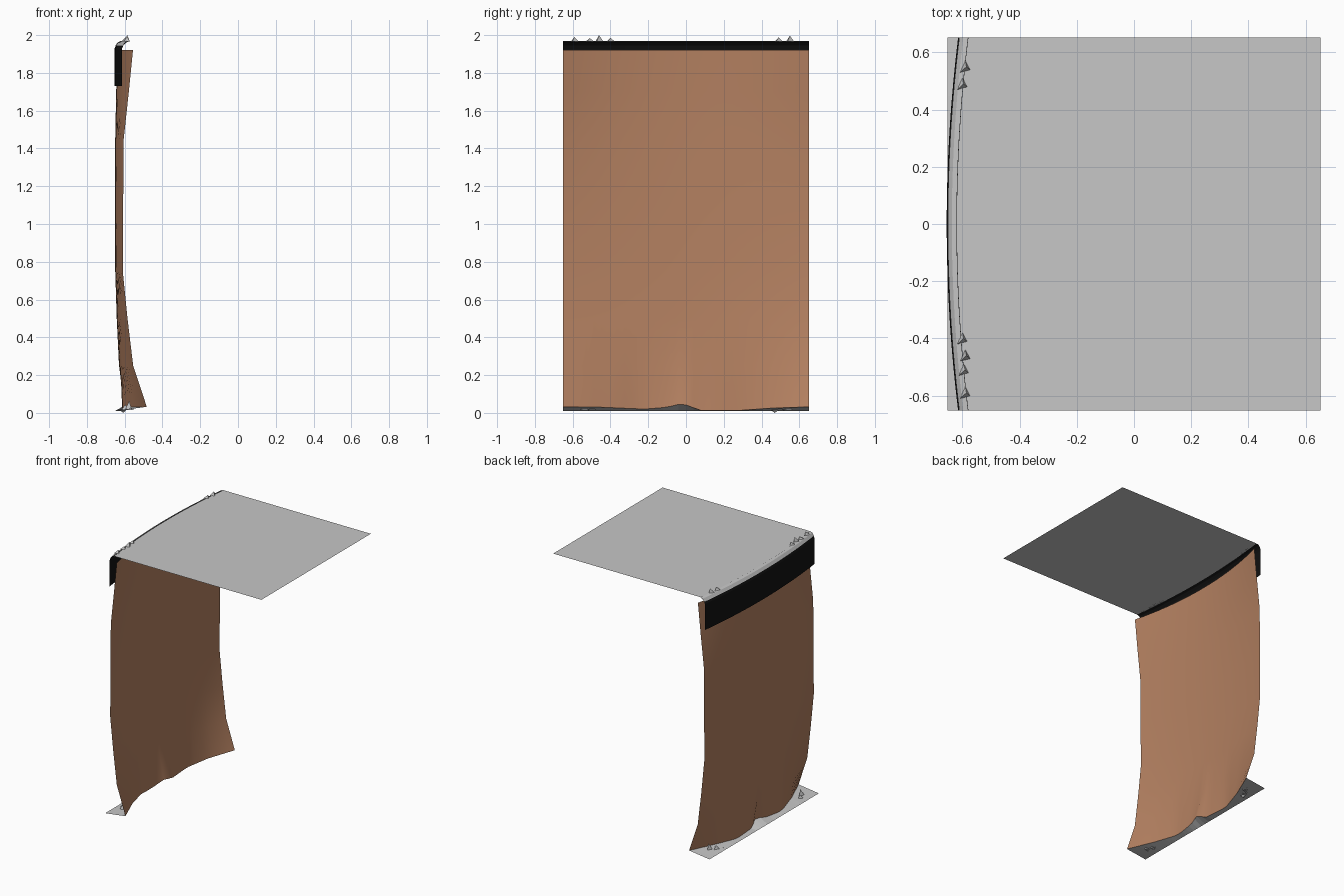
import bpy, math

if "Cube" in bpy.data.objects:
    bpy.data.objects.remove(bpy.data.objects["Cube"])

def material(name, rgb):
    m = bpy.data.materials.new(name)
    m.diffuse_color = (*rgb, 1)
    m.use_nodes = True
    m.node_tree.nodes["Principled BSDF"].inputs["Base Color"].default_value = m.diffuse_color
    return m

GREY = material("light grey", (0.57, 0.57, 0.57))
BROWN = material("tan brown", (0.46, 0.22, 0.12))
BLACK = material("black", (0.006, 0.006, 0.006))
H = 0.652  # half width of the room section

def make(name, verts, faces, mat):
    me = bpy.data.meshes.new(name)
    me.from_pydata(verts, [], faces)
    me.materials.append(mat)
    ob = bpy.data.objects.new(name, me)
    bpy.context.collection.objects.link(ob)
    return ob

def sheet(name, rows, mat, smooth=True):
    """Open surface lofted through rows of points."""
    n = len(rows[0])
    faces = [(r*n+i, r*n+i+1, (r+1)*n+i+1, (r+1)*n+i)
             for r in range(len(rows)-1) for i in range(n-1)]
    ob = make(name, [p for row in rows for p in row], faces, mat)
    for p in ob.data.polygons:
        p.use_smooth = smooth
    return ob

def lerp_table(t, table):
    for (a, u), (b, v) in zip(table, table[1:]):
        if t <= b:
            return u + (v-u)*(t-a)/(b-a)
    return table[-1][1]

ys = [-H + 2*H*i/32 for i in range(33)]

# Lower edge of the wall: flared ends and a small fold in the middle
def foot(y):
    x = lerp_table(abs(y), [(0, -.575), (.07, -.6), (.27, -.615), (.45, -.565), (H, -.483)])
    z = lerp_table(y, [(-H, .032), (-.45, .03), (-.22, .02), (-.1, .03), (-.02, .05),
                       (.08, .012), (.27, .012), (.45, .025), (H, .032)])
    return x, z

# Wall: bowed sheet, (height, middle x, end x)
levels = [(.25, -.63, -.555), (.5, -.642, -.585), (.75, -.65, -.61), (1.1, -.652, -.608),
          (1.45, -.65, -.605), (1.7, -.645, -.578), (1.92, -.638, -.556)]
rows = [[(foot(y)[0], y, foot(y)[1]) for y in ys]]
for z, mid, end in levels:
    rows.append([(mid + (end-mid)*(y/H)**2, y, z) for y in ys])
sheet("wall", rows, BROWN)

# Floor strip outside the wall, rising to the wall foot
sheet("floor_strip", [[(-H, y, .01) for y in ys],
                      [(foot(y)[0], y, foot(y)[1]) for y in ys]][::-1], GREY, False)

def rim(y):
    return -.655 + .04*(y/H)**2

# Black band hanging outside the wall and curling over to the ceiling
band = [(0, 1.73), (0, 1.925), (.008, 1.945), (.022, 1.96), (.04, 1.967)]
sheet("black_band", [[(rim(y)+dx, y, z) for y in ys] for dx, z in band], BLACK, False)

# Thin grey skin over the curled part of the band
skin = [(.004, 1.942), (.018, 1.962), (.034, 1.969)]
sheet("band_skin", [[(rim(y)+dx, y, z) for y in ys] for dx, z in skin], GREY, False)

# Ceiling: flat sheet with a bowed edge over the wall
sheet("ceiling", [[(rim(y)+.036, y, 1.968) for y in ys],
                  [(H, y, 1.968) for y in ys]][::-1], GREY, False)

# Small ragged points along the ceiling edge and floor
def points(name, spots, base):
    verts, faces = [], []
    for x, y, tip in spots:
        k = len(verts)
        verts += [(x-.018, y-.02, base), (x+.018, y-.012, base), (x, y+.022, base), (x+.004, y, tip)]
        faces += [(k, k+1, k+3), (k+1, k+2, k+3), (k+2, k, k+3)]
    make(name, verts, faces, GREY)

points("ceiling_points", [(-.59, -.59, 1.99), (-.595, -.51, 1.985), (-.59, -.46, 2.0),
                          (-.6, -.4, 1.987), (-.6, .49, 1.988), (-.59, .55, 1.997)], 1.966)
points("floor_points", [(-.58, -.54, .065), (-.6, -.5, .045), (-.57, .54, .065),
                        (-.6, .5, .045), (-.61, .47, 0)], .015)
